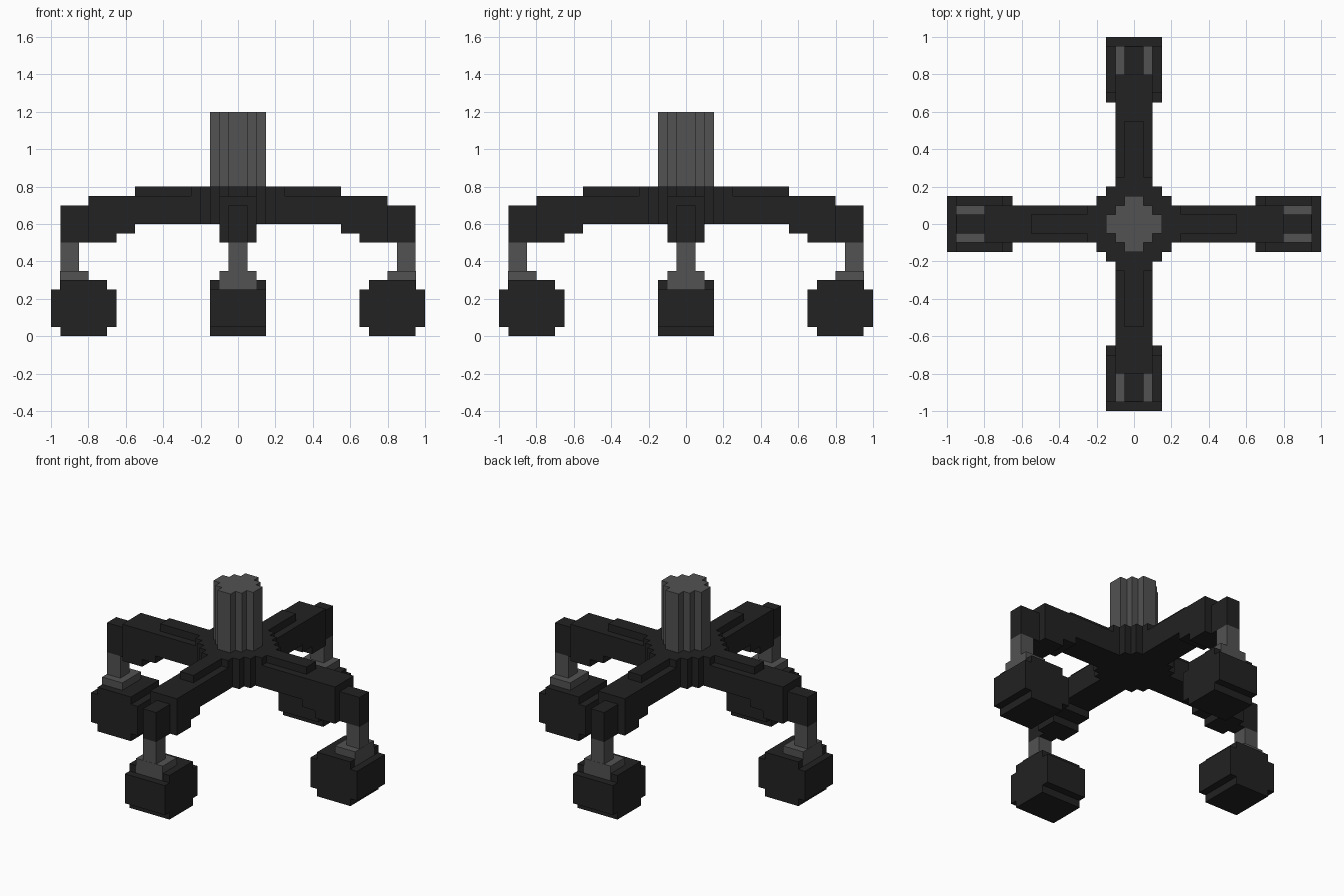
import bpy
import bmesh
import math
from mathutils import Matrix, Vector

cube = bpy.data.objects.get("Cube")
if cube:
    bpy.data.objects.remove(cube, do_unlink=True)


def make_material(name, value):
    mat = bpy.data.materials.new(name)
    mat.use_nodes = True
    colour = (value, value, value, 1.0)
    mat.diffuse_color = colour
    mat.node_tree.nodes["Principled BSDF"].inputs["Base Color"].default_value = colour
    return mat


black = make_material("black plastic", 0.016)
grey = make_material("grey metal", 0.085)


def prism(name, outline, depth, mat, matrix):
    """Extrude a closed list of 3D points along depth, then place it."""
    bm = bmesh.new()
    face = bm.faces.new([bm.verts.new(p) for p in outline])
    new = bmesh.ops.extrude_face_region(bm, geom=[face])["geom"]
    bmesh.ops.translate(bm, vec=depth, verts=[g for g in new if isinstance(g, bmesh.types.BMVert)])
    bmesh.ops.recalc_face_normals(bm, faces=bm.faces)
    bm.transform(matrix)
    mesh = bpy.data.meshes.new(name)
    bm.to_mesh(mesh)
    bm.free()
    mesh.materials.append(mat)
    obj = bpy.data.objects.new(name, mesh)
    bpy.context.collection.objects.link(obj)
    return obj


def round_post(name, quarter, z0, z1, mat):
    """Vertical prism whose stepped outline repeats every quarter turn."""
    outline = []
    for turn in range(4):
        rot = Matrix.Rotation(turn * math.pi / 2, 3, "Z")
        outline += [rot @ Vector((x, y, z0)) for x, y in quarter]
    return prism(name, outline, Vector((0, 0, z1 - z0)), mat, Matrix())


def side_profile(name, points, half_width, mat, matrix):
    """Profile in x and z, extruded evenly across y."""
    outline = [Vector((x, -half_width, z)) for x, z in points]
    return prism(name, outline, Vector((0, 2 * half_width, 0)), mat, matrix)


def rect(x0, x1, z0, z1):
    return [(x0, z0), (x1, z0), (x1, z1), (x0, z1)]


# Central hub and gas column
round_post("hub", [(.25, .1), (.2, .1), (.2, .15), (.15, .15), (.15, .2), (.1, .2), (.1, .25)],
           0.6, 0.8, black)
round_post("column", [(.15, .05), (.1, .05), (.1, .1), (.05, .1), (.05, .15)], 0.8, 1.2, grey)

# Stepped side profiles shared by the four legs
arm = [(.25, .6), (.55, .6), (.55, .55), (.65, .55), (.65, .5), (.8, .5), (.8, .75), (.25, .75)]
wheel = [(.7, 0), (.95, 0), (.95, .05), (1, .05), (1, .25), (.95, .25),
         (.95, .3), (.7, .3), (.7, .25), (.65, .25), (.65, .05), (.7, .05)]

# Four legs, each with its caster
for turn, side in enumerate(("left", "back", "right", "front")):
    place = Matrix.Rotation(turn * math.pi / 2, 4, "Z")
    side_profile(side + "_arm", arm, 0.1, black, place)
    side_profile(side + "_arm_ridge", rect(.25, .55, .75, .8), 0.05, black, place)
    side_profile(side + "_arm_tip", rect(.8, .95, .5, .7), 0.05, black, place)
    side_profile(side + "_caster_stem", rect(.85, .95, .35, .5), 0.05, grey, place)
    side_profile(side + "_caster_mount", rect(.8, .951, .25, .35), 0.1, grey, place)
    side_profile(side + "_caster_wheel", wheel, 0.15, black, place)
